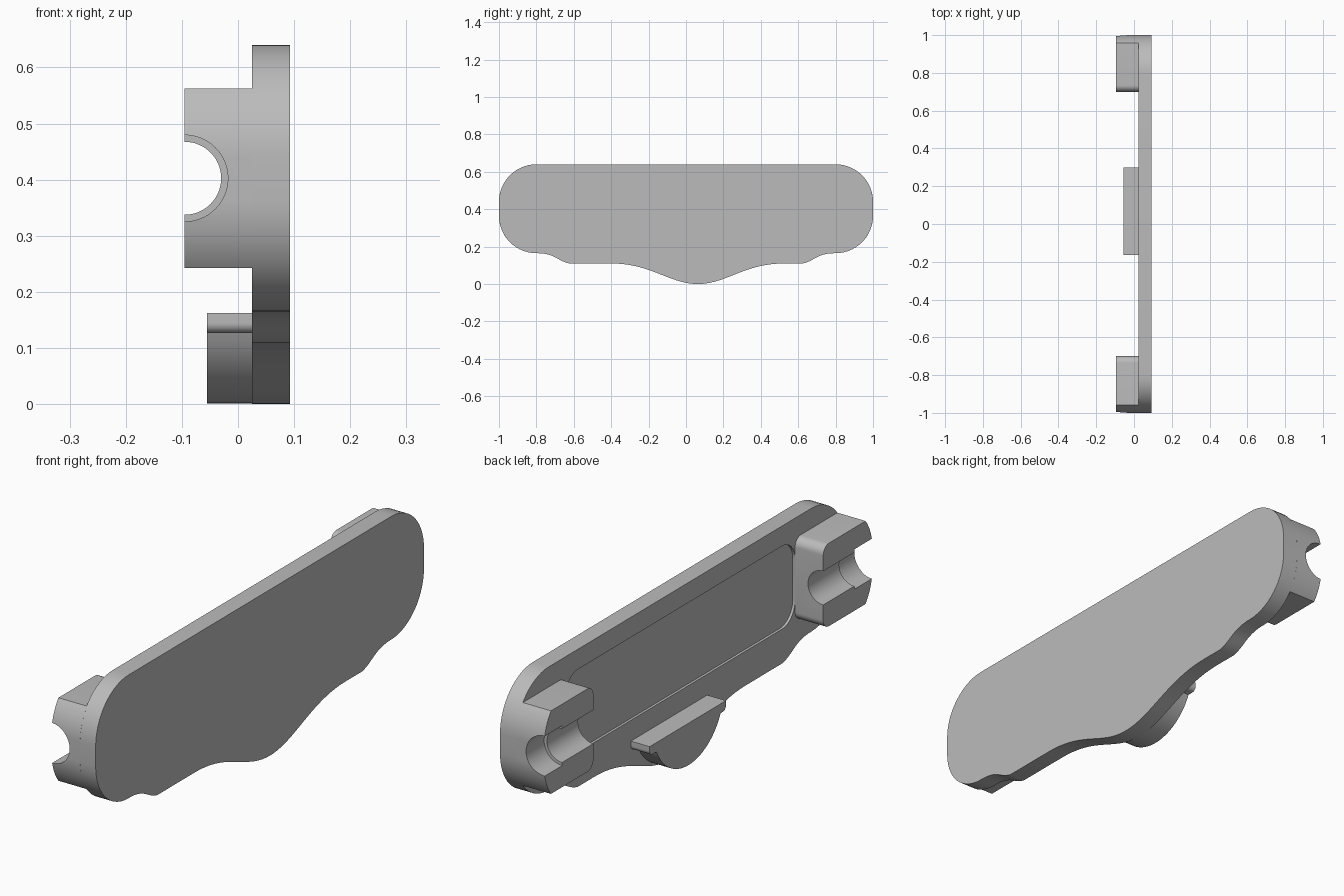
import bpy
import bmesh
from math import radians, cos, sin, pi, asin
from mathutils import Vector
from mathutils.geometry import interpolate_bezier

cube = bpy.data.objects.get("Cube")
if cube:
    bpy.data.objects.remove(cube)

grey = bpy.data.materials.new("plain grey")
grey.use_nodes = True
tint = (0.5, 0.5, 0.5, 1)
grey.diffuse_color = tint
grey.node_tree.nodes["Principled BSDF"].inputs["Base Color"].default_value = tint

BACK, FACE = 0.025, 0.093          # plate thickness range along x
LOW, HIGH, MID = 0.2425, 0.5625, 0.4025
BUMP_Y = 0.063


def arc(cy, cz, r, a0, a1, n=14):
    """Points of an arc in the y-z plane, angles in degrees."""
    angles = [radians(a0 + (a1 - a0) * i / n) for i in range(n + 1)]
    return [(cy + r * cos(a), cz + r * sin(a)) for a in angles]


def bezier(*pts, n=14):
    a, b, c, d = [Vector((y, z, 0)) for y, z in pts]
    return [(p.x, p.y) for p in interpolate_bezier(a, b, c, d, n)]


def mirrored(points, centre=0):
    return [(2 * centre - y, z) for y, z in reversed(points)]


def prism(name, outline, x0, x1):
    """Extrude a y-z outline along x."""
    bm = bmesh.new()
    face = bm.faces.new([bm.verts.new((x0, y, z)) for y, z in outline])
    out = bmesh.ops.extrude_face_region(bm, geom=[face])
    moved = [v for v in out["geom"] if isinstance(v, bmesh.types.BMVert)]
    bmesh.ops.translate(bm, verts=moved, vec=(x1 - x0, 0, 0))
    bmesh.ops.remove_doubles(bm, verts=bm.verts, dist=1e-5)
    bmesh.ops.recalc_face_normals(bm, faces=bm.faces)
    mesh = bpy.data.meshes.new(name)
    bm.to_mesh(mesh)
    bm.free()
    mesh.materials.append(grey)
    obj = bpy.data.objects.new(name, mesh)
    bpy.context.collection.objects.link(obj)
    return obj


def activate(obj):
    bpy.ops.object.select_all(action="DESELECT")
    obj.select_set(True)
    bpy.context.view_layer.objects.active = obj


def cut(obj, cutter):
    cutter.hide_render = True
    mod = obj.modifiers.new("cut", "BOOLEAN")
    mod.operation = "DIFFERENCE"
    mod.solver = "EXACT"
    mod.object = cutter
    activate(obj)
    bpy.ops.object.modifier_apply(modifier=mod.name)
    bpy.data.objects.remove(cutter)


def smooth(obj):
    activate(obj)
    bpy.ops.object.shade_smooth_by_angle(angle=radians(30))


# Plate: rounded panel with a wavy lower edge and a central bump
bump = bezier((BUMP_Y, 0), (BUMP_Y + 0.15, 0), (BUMP_Y + 0.25, 0.11), (BUMP_Y + 0.46, 0.11), n=20)
shoulder = bezier((0.625, 0.11), (0.69, 0.125), (0.7, 0.165), (0.8, 0.165))
side = shoulder + arc(0.8, 0.365, 0.2, -90, 0)[1:] + arc(0.8, 0.44, 0.2, 0, 90)
plate = prism("plate", bump + side + mirrored(side) + mirrored(bump, BUMP_Y)[:-1], BACK, FACE)

# Shallow pocket in the back of the plate
R = 0.08
half = arc(0.7 - R, LOW + R, R, -90, 0) + arc(0.7 - R, HIGH - R, R, 0, 90)
cut(plate, prism("pocket_cutter", half + mirrored(half), BACK - 0.05, BACK + 0.01))
smooth(plate)


def channel(s, radius, y0, y1):
    """Round cutter lying along y on the open side of a clip."""
    bpy.ops.mesh.primitive_cylinder_add(
        vertices=64, radius=radius, depth=y1 - y0,
        location=(-0.095, s * (y0 + y1) / 2, MID), rotation=(pi / 2, 0, 0))
    cutter = bpy.context.object
    cutter.data.materials.append(grey)
    return cutter


# Clips at both ends, each with a stepped half-round channel
end = asin((HIGH - 0.44) / 0.2) * 180 / pi
r = 0.035
clip_outline = (arc(0.8, 0.365, 0.2, -end, 0) + arc(0.8, 0.44, 0.2, 0, end)
                + arc(0.7 + r, HIGH - r, r, 90, 180, 8) + arc(0.7 + r, LOW + r, r, 180, 270, 8))
for name, s in (("left_end_clip", 1), ("right_end_clip", -1)):
    clip = prism(name, [(s * y, z) for y, z in clip_outline], -0.095, BACK + 0.002)
    cut(clip, channel(s, 0.065, 0.6, 1.1))
    cut(clip, channel(s, 0.077, 0.89, 1.1))
    smooth(clip)

# Thumb tab: round-ended bar over a half-disc web
bar_r = 0.018
bar_z = 0.1625 - bar_r
bar = ([(0.3, 0.1625)] + [(-0.165, 0.1625)]
       + arc(-0.165 + bar_r, bar_z, bar_r, 180, 270, 8)
       + arc(0.3 - bar_r, bar_z, bar_r, 270, 360, 8))
smooth(prism("tab_bar", bar, -0.055, BACK + 0.002))
web = arc(BUMP_Y, 0.216, 0.215, 204, 336, 32)
smooth(prism("tab_web", web, -0.055, BACK + 0.002))
